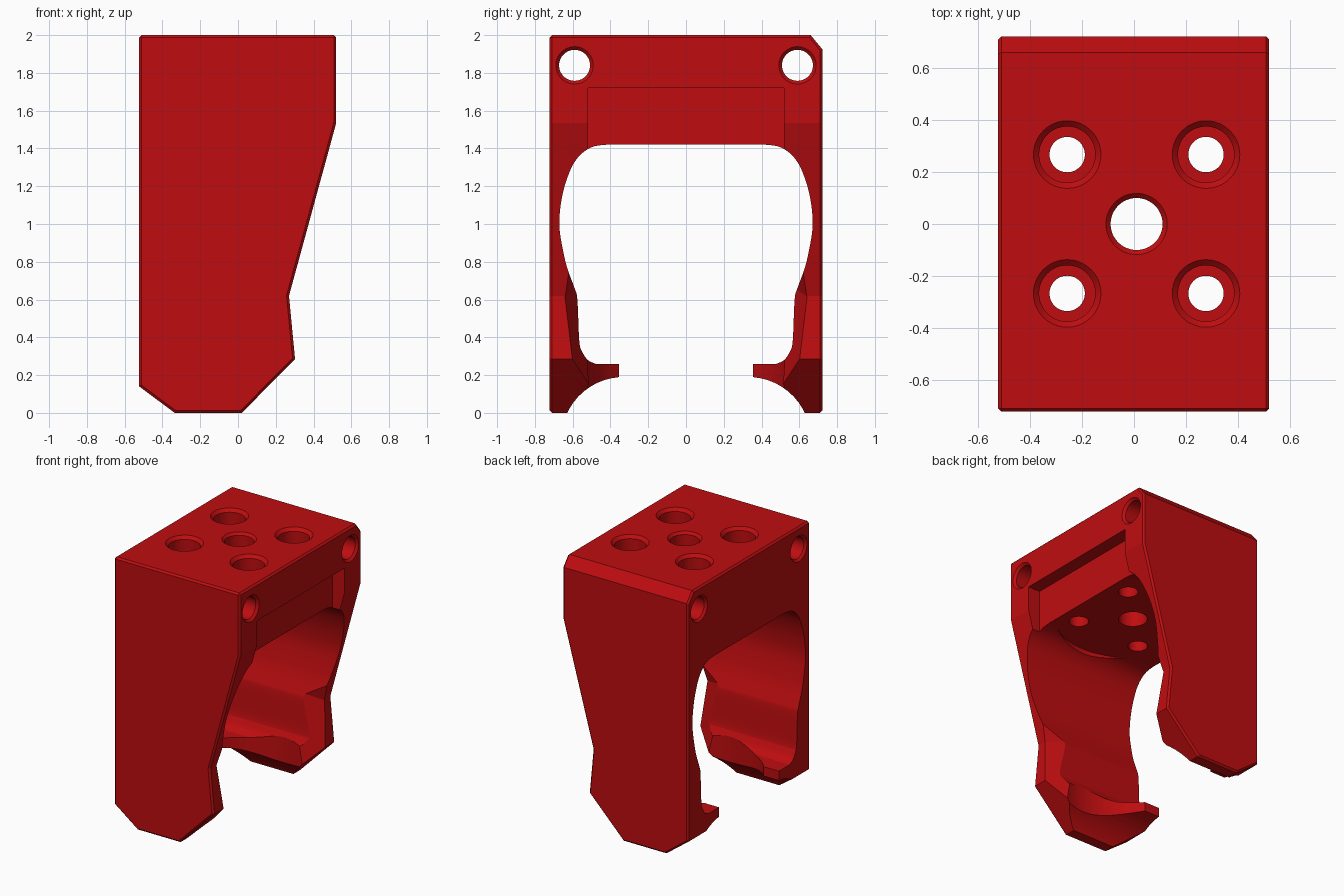
import bpy, bmesh, math
from mathutils import Matrix, Vector

if "Cube" in bpy.data.objects:
    bpy.data.objects.remove(bpy.data.objects["Cube"])

red = bpy.data.materials.new("red")
red.diffuse_color = (0.52, 0.004, 0.005, 1)
red.use_nodes = True
red.node_tree.nodes["Principled BSDF"].inputs["Base Color"].default_value = red.diffuse_color


def make(name, bm, cutter=True):
    bmesh.ops.recalc_face_normals(bm, faces=bm.faces)
    me = bpy.data.meshes.new(name)
    bm.to_mesh(me)
    bm.free()
    ob = bpy.data.objects.new(name, me)
    bpy.context.collection.objects.link(ob)
    me.materials.append(red)
    ob.hide_render = cutter
    return ob


def extrude(points, direction):
    """Prism from a closed outline."""
    bm = bmesh.new()
    f = bm.faces.new([bm.verts.new(p) for p in points])
    r = bmesh.ops.extrude_face_region(bm, geom=[f])
    bmesh.ops.translate(bm, vec=direction,
                        verts=[v for v in r["geom"] if isinstance(v, bmesh.types.BMVert)])
    return bm


def slice_off(bm, co, no):
    """Remove everything on the normal side of a plane and close the gap."""
    bmesh.ops.bisect_plane(bm, geom=bm.verts[:] + bm.edges[:] + bm.faces[:],
                           plane_co=co, plane_no=no, clear_outer=True)
    bmesh.ops.holes_fill(bm, edges=[e for e in bm.edges if e.is_boundary])


def lathe(profile, matrix, n=48):
    """Closed solid of revolution from (radius, height) pairs."""
    bm = bmesh.new()
    rings = [[bm.verts.new(matrix @ Vector((r * math.cos(2 * math.pi * i / n),
                                            r * math.sin(2 * math.pi * i / n), h)))
              for i in range(n)] for r, h in profile]
    for a, b in zip(rings, rings[1:]):
        for i in range(n):
            bm.faces.new((a[i], a[(i + 1) % n], b[(i + 1) % n], b[i]))
    bm.faces.new(rings[0])
    bm.faces.new(rings[-1])
    return bm


def smooth_path(pts, steps=4):
    """Catmull-Rom curve through the points."""
    p = [Vector(q) for q in [pts[0]] + pts + [pts[-1]]]
    out = []
    for a, b, c, d in zip(p, p[1:], p[2:], p[3:]):
        for i in range(steps):
            t = i / steps
            out.append(tuple(0.5 * (2 * b + (c - a) * t + (2 * a - 5 * b + 4 * c - d) * t * t
                                    + (3 * b - a - 3 * c + d) * t ** 3)))
    return out + [pts[-1]]


# Body: side outline extruded across the width, with chamfered edges
side = [(-0.523, 0.14), (-0.335, 0), (0.02, 0), (0.302, 0.285), (0.27, 0.62),
        (0.52, 1.535), (0.52, 2), (-0.523, 2)]
bm = extrude([(x, -0.722, z) for x, z in side], (0, 1.444, 0))
bmesh.ops.recalc_face_normals(bm, faces=bm.faces)
slice_off(bm, (0, 0.66, 2), (0, 0.075, 0.062))
bmesh.ops.recalc_face_normals(bm, faces=bm.faces)
bmesh.ops.bevel(bm, geom=[e for e in bm.edges if e.calc_face_angle(0) > math.radians(80)],
                offset=0.013, segments=1, affect='EDGES')
body = make("clamp_body", bm, cutter=False)

# Main opening through x: lower arc, lip, then rounded arch
half = [(0.33 + 0.33 * math.cos(math.radians(t)), -0.14 + 0.33 * math.sin(math.radians(t)))
        for t in range(8, 86, 7)]
half += [(0.355, 0.19), (0.355, 0.26)]
half += smooth_path([(0.48, 0.26), (0.52, 0.28), (0.55, 0.325), (0.565, 0.38), (0.575, 0.60),
                     (0.59, 0.66), (0.63, 0.77), (0.655, 0.88), (0.669, 0.97), (0.669, 1.05),
                     (0.655, 1.15), (0.63, 1.24), (0.595, 1.32), (0.55, 1.375), (0.49, 1.41),
                     (0.42, 1.42)])
outline = half + [(-y, z) for y, z in reversed(half)]
cutters = [make("opening_cutter", extrude([(-1, y, z) for y, z in outline], (2, 0, 0)))]

# Upright round bore that hollows the lips
cutters.append(make("bore_cutter", lathe([(0.54, -0.2), (0.54, 1.4202)],
                                         Matrix.Translation((0.01, 0, 0)), 96)))

# Wedge that opens the lower legs toward the right
bm = bmesh.new()
bmesh.ops.create_cube(bm, size=1, matrix=Matrix.Translation((0.35, 0, 0.5))
                      @ Matrix.Diagonal((1.3, 2, 1.2, 1)))
for s in (-1, 1):
    slice_off(bm, (0, s * 0.403, 0), (-0.5, s, -0.167))
    slice_off(bm, (0, s * 0.697, 0), (-0.37, s, 0.254))
cutters.append(make("wedge_cutter", bm))

# Shallow notch on the right face
notch = [(0.42, -0.52, 1.25), (0.7, -0.52, 1.25), (0.7, 0.52, 1.25), (0.42, 0.52, 1.25)]
cutters.append(make("notch_cutter", extrude(notch, (0, 0, 0.47))))

# Cross holes with chamfered ends
for y in (-0.59, 0.59):
    m = Matrix.Translation((0, y, 1.84)) @ Matrix.Rotation(math.pi / 2, 4, 'Y')
    cutters.append(make("cross_hole_cutter", lathe(
        [(0.12, -0.545), (0.082, -0.507), (0.082, 0.503), (0.12, 0.541)], m)))

# Top centre hole and four counterbored screw holes
cutters.append(make("centre_hole_cutter", lathe(
    [(0.1, 1.2), (0.1, 1.982), (0.138, 2.02)], Matrix.Translation((0.01, 0, 0)))))
for x in (-0.257, 0.277):
    for y in (-0.267, 0.267):
        cutters.append(make("screw_hole_cutter", lathe(
            [(0.068, 1.2), (0.068, 1.72), (0.108, 1.72), (0.108, 1.978), (0.15, 2.02)],
            Matrix.Translation((x, y, 0)))))

# Cut everything out of the body
for c in cutters:
    mod = body.modifiers.new(c.name, 'BOOLEAN')
    mod.operation = 'DIFFERENCE'
    mod.solver = 'EXACT'
    mod.object = c
bpy.context.view_layer.objects.active = body
body.select_set(True)
for mod in list(body.modifiers):
    bpy.ops.object.modifier_apply(modifier=mod.name)
for c in cutters:
    bpy.data.objects.remove(c)
bpy.ops.object.shade_smooth_by_angle(angle=math.radians(13))
